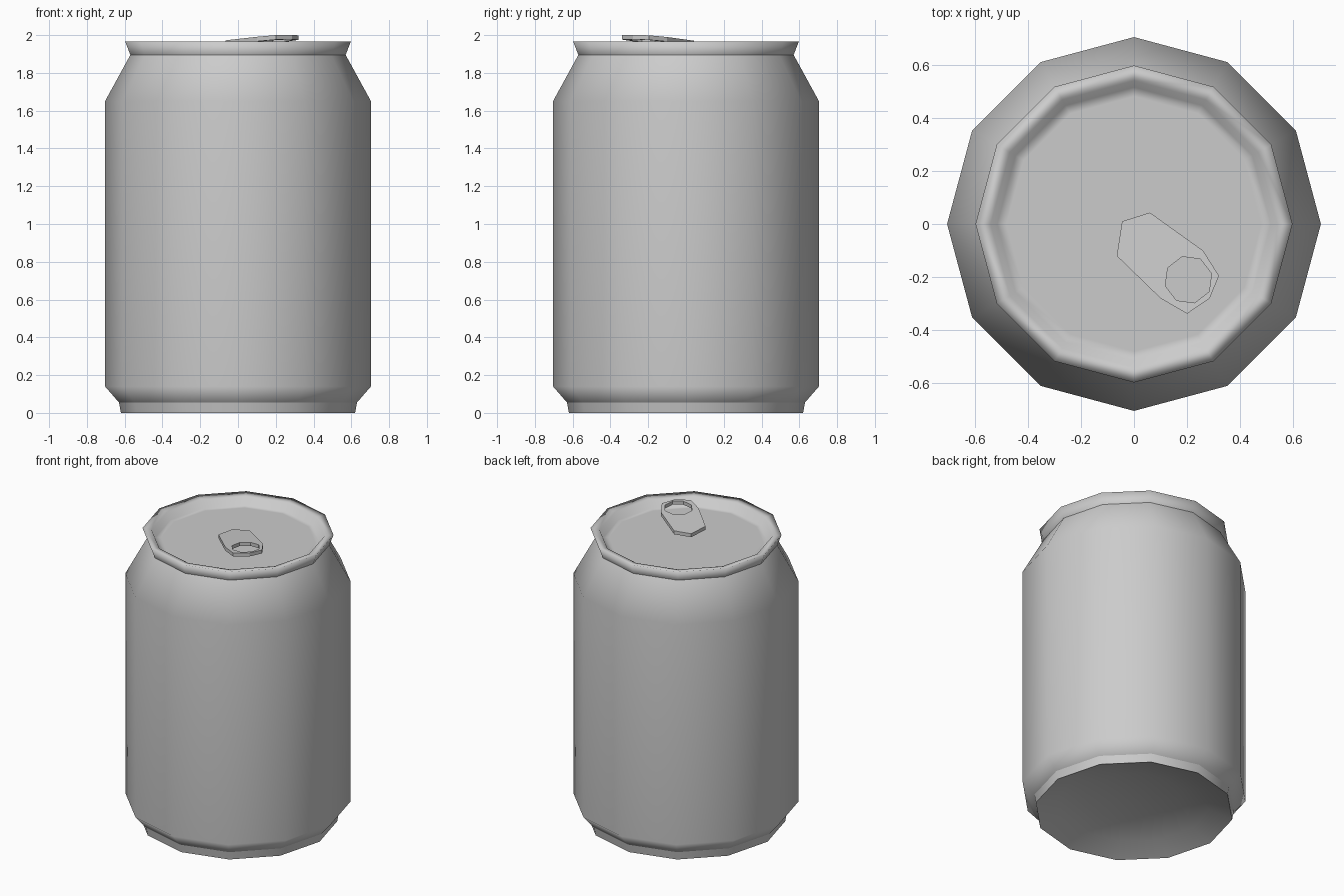
import bpy, bmesh, math

cube = bpy.data.objects.get("Cube")
if cube:
    bpy.data.objects.remove(cube, do_unlink=True)

SIDES = 12
grey = bpy.data.materials.new("plain_grey")
grey.use_nodes = True
colour = (0.6, 0.6, 0.6, 1)
grey.diffuse_color = colour
grey.node_tree.nodes["Principled BSDF"].inputs["Base Color"].default_value = colour


def finish(bm, name, angle):
    mesh = bpy.data.meshes.new(name)
    bm.to_mesh(mesh)
    bm.free()
    obj = bpy.data.objects.new(name, mesh)
    bpy.context.collection.objects.link(obj)
    mesh.materials.append(grey)
    bpy.ops.object.select_all(action="DESELECT")
    obj.select_set(True)
    bpy.context.view_layer.objects.active = obj
    if angle:
        bpy.ops.object.shade_smooth_by_angle(angle=math.radians(angle))
    return obj


def lathe(name, profile, angle, cap_start=False, cap_end=False):
    """Turn a (radius, height) profile around z, from the outside of the bottom upwards."""
    bm = bmesh.new()
    rings = []
    for r, z in profile:
        turns = [math.tau * i / SIDES for i in range(SIDES)]
        rings.append([bm.verts.new((r * math.cos(t), r * math.sin(t), z)) for t in turns])
    for low, high in zip(rings, rings[1:]):
        for i in range(SIDES):
            j = (i + 1) % SIDES
            bm.faces.new((low[i], low[j], high[j], high[i]))
    if cap_start:
        bm.faces.new(rings[0][::-1])
    if cap_end:
        bm.faces.new(rings[-1])
    return finish(bm, name, angle)


# Can wall with bottom chamfer and tapered shoulder; the tall wall keeps its own normals
body = lathe("can_body", [(0.63, 0.055), (0.704, 0.14), (0.704, 1.65), (0.57, 1.895)], 60)
weighted = body.modifiers.new("even_shading", "WEIGHTED_NORMAL")
weighted.keep_sharp = True

# Foot ring with a shallow domed underside
lathe("base", [(0.1, 0.12), (0.3, 0.1), (0.48, 0.06), (0.62, 0), (0.63, 0.055)],
      40, cap_start=True)

# Flared lip that folds inward to the flat recessed lid
lathe("rim_and_lid", [(0.57, 1.895), (0.597, 1.965), (0.54, 1.955), (0.515, 1.905),
                      (0.48, 1.905)], 180, cap_end=True)

# Pull tab: outline and finger hole, bridged and tilted up towards the hole
outline = [(-0.045, 0.01), (0.06, 0.043), (0.26, -0.10), (0.32, -0.195),
           (0.285, -0.28), (0.20, -0.338), (0.10, -0.28), (-0.065, -0.12)]
hole = []
for k in range(len(outline)):
    t = math.radians(150 - 45 * k)
    hole.append((0.205 + 0.09 * math.cos(t), -0.21 + 0.09 * math.sin(t)))


def tab_ring(bm, points, drop):
    return [bm.verts.new((x, y, 2.0 + 0.057 * (x - y - 0.538) - drop)) for x, y in points]


bm = bmesh.new()
THICK = 0.024
loops = [tab_ring(bm, outline, 0), tab_ring(bm, hole, 0),
         tab_ring(bm, hole, THICK), tab_ring(bm, outline, THICK)]
for a, b in zip(loops, loops[1:] + loops[:1]):
    for i in range(len(a)):
        j = (i + 1) % len(a)
        bm.faces.new((a[i], a[j], b[j], b[i]))
bmesh.ops.recalc_face_normals(bm, faces=bm.faces)
finish(bm, "pull_tab", 0)
